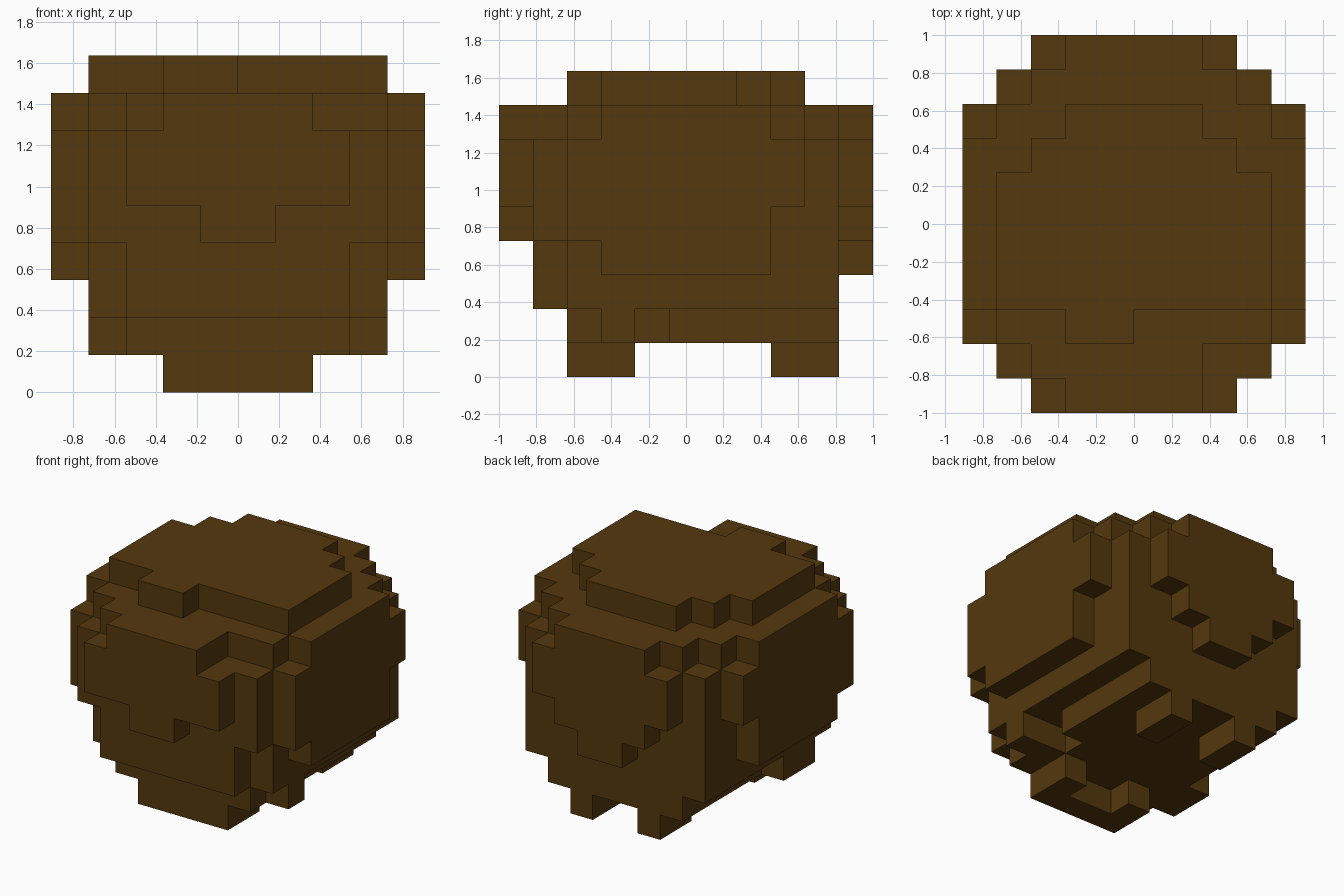
import bpy, bmesh
from mathutils import Vector

if "Cube" in bpy.data.objects:
    bpy.data.objects.remove(bpy.data.objects["Cube"])

S = 2 / 11                      # edge of one cube
ORIGIN = Vector((-5 * S, -1, 0))

mat = bpy.data.materials.new("brown")
mat.diffuse_color = (0.089, 0.040, 0.004, 1)
mat.use_nodes = True
mat.node_tree.nodes["Principled BSDF"].inputs["Base Color"].default_value = mat.diffuse_color


def block(x0, x1, y0, y1, z0, z1):
    return {(x, y, z) for x in range(x0, x1) for y in range(y0, y1) for z in range(z0, z1)}


def blocks(*boxes):
    return set().union(*(block(*b) for b in boxes))


# Lower body: base, belly and widening sides
lower_body = blocks(
    (2, 8, 2, 3, 1, 2), (1, 9, 3, 4, 1, 2), (1, 7, 4, 5, 1, 2), (2, 8, 5, 10, 1, 2),
    (2, 8, 1, 2, 2, 4), (1, 9, 2, 10, 2, 4), (0, 10, 3, 8, 3, 4))

# Upper body: widest rings, then a smaller shoulder ring
upper_body = blocks(
    (1, 9, 1, 10, 4, 5), (0, 10, 2, 8, 4, 5),
    (1, 9, 1, 10, 5, 7), (0, 10, 2, 9, 5, 7),
    (2, 7, 1, 2, 7, 8), (1, 9, 2, 9, 7, 8), (0, 10, 3, 8, 7, 8), (2, 8, 9, 10, 7, 8))

# Raised front and back plates
front_plate = blocks((4, 6, 0, 1, 4, 5), (2, 8, 0, 1, 5, 7), (3, 7, 0, 1, 7, 8))
back_plate = blocks((4, 6, 10, 11, 3, 4), (3, 7, 10, 11, 4, 5),
                    (2, 8, 10, 11, 5, 7), (3, 7, 10, 11, 7, 8))

# Top cap
top_cap = blocks((3, 5, 2, 3, 8, 9), (1, 9, 3, 7, 8, 9), (2, 8, 7, 8, 8, 9), (3, 7, 8, 9, 8, 9))

# Feet
front_feet = blocks((3, 7, 2, 3, 0, 1), (3, 4, 3, 4, 0, 1), (6, 7, 3, 4, 0, 1))
back_left_foot = block(3, 4, 8, 10, 0, 1)
back_right_foot = block(6, 7, 8, 10, 0, 1)

parts = {
    "lower_body": lower_body, "upper_body": upper_body, "front_plate": front_plate,
    "back_plate": back_plate, "top_cap": top_cap, "front_feet": front_feet,
    "back_left_foot": back_left_foot, "back_right_foot": back_right_foot}
solid = set().union(*parts.values())


def build(name, cells):
    """Skin the cells with outside faces only, then merge flat areas."""
    bm = bmesh.new()
    verts = {}

    def vert(p):
        if p not in verts:
            verts[p] = bm.verts.new(ORIGIN + Vector(p) * S)
        return verts[p]

    for c in sorted(cells):
        for axis in range(3):
            u, v = (axis + 1) % 3, (axis + 2) % 3
            for side in (0, 1):
                near = list(c)
                near[axis] += 2 * side - 1
                if tuple(near) in solid:
                    continue
                ring = []
                for du, dv in ((0, 0), (1, 0), (1, 1), (0, 1)):
                    p = list(c)
                    p[axis] += side
                    p[u] += du
                    p[v] += dv
                    ring.append(vert(tuple(p)))
                bm.faces.new(ring if side else ring[::-1])
    bmesh.ops.dissolve_limit(bm, angle_limit=0.01, verts=bm.verts[:], edges=bm.edges[:])
    mesh = bpy.data.meshes.new(name)
    bm.to_mesh(mesh)
    bm.free()
    mesh.materials.append(mat)
    bpy.context.collection.objects.link(bpy.data.objects.new(name, mesh))


for name, cells in parts.items():
    build(name, cells)
